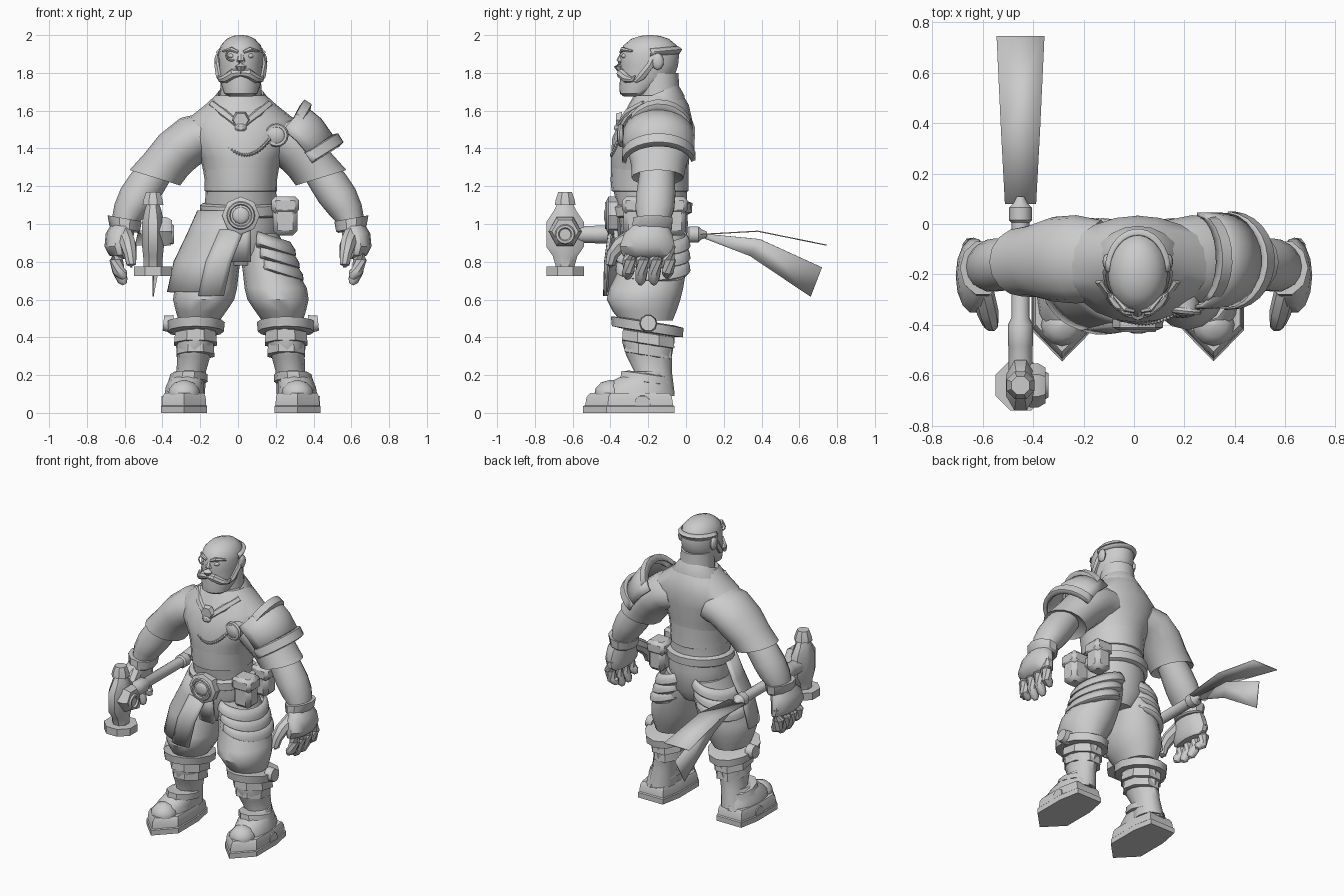
import bpy, bmesh, math
from math import cos, sin, radians, pi
from mathutils import Vector

GREY = bpy.data.materials.new("plain grey")
GREY.diffuse_color = (0.6, 0.6, 0.6, 1)


def make(name, verts, faces, thick=0):
    me = bpy.data.meshes.new(name)
    me.from_pydata([tuple(v) for v in verts], [], faces)
    bm = bmesh.new()
    bm.from_mesh(me)
    bmesh.ops.recalc_face_normals(bm, faces=bm.faces)
    bm.to_mesh(me)
    bm.free()
    me.materials.append(GREY)
    ob = bpy.data.objects.new(name, me)
    bpy.context.collection.objects.link(ob)
    if thick:
        m = ob.modifiers.new("thickness", 'SOLIDIFY')
        m.thickness, m.offset = thick, 0
    return ob


def skin(name, rings, closed=True, caps=True, thick=0):
    n = len(rings[0])
    verts = [v for r in rings for v in r]
    faces = [(i*n+j, i*n+(j+1) % n, (i+1)*n+(j+1) % n, (i+1)*n+j)
             for i in range(len(rings)-1) for j in range(n if closed else n-1)]
    if closed and caps:
        faces += [tuple(range(n))[::-1], tuple(range((len(rings)-1)*n, len(rings)*n))]
    return make(name, verts, faces, thick)


# Ring: x, y, z, radius across, radius in depth, tilt sideways, tilt to the back
def loft(name, rings, n=16, s=1, cx=0, arc=None, caps=True, thick=0, off=0):
    out = []
    for r in rings:
        x, y, z, a, b, t, q = (tuple(r) + (0, 0))[:7]
        t, q = radians(t), radians(q)
        ring = []
        for j in range(n):
            w = radians(off) + 2*pi*j/n
            if arc:
                w = radians(arc[0] + (arc[1]-arc[0])*j/(n-1))
            u, v = a*cos(w), b*sin(w)
            ring.append((cx + s*(x + u*cos(t)), y + v*cos(q), z + u*sin(t) + v*sin(q)))
        out.append(ring)
    return skin(name, out, not arc, caps, thick)


# Round tube through points with a radius at each
def tube(name, pts, radii, n=8, s=1, cx=0):
    P = [Vector((cx + s*p[0], p[1], p[2])) for p in pts]
    out = []
    for i, p in enumerate(P):
        d = P[min(i+1, len(P)-1)] - P[max(i-1, 0)]
        q = d.to_track_quat('Z', 'Y')
        out.append([p + q @ Vector((radii[i]*cos(2*pi*j/n), radii[i]*sin(2*pi*j/n), 0)) for j in range(n)])
    return skin(name, out)


def ball(name, c, r, s=1, cx=0):
    k = [(-1, .05), (-.8, .6), (-.4, .92), (0, 1), (.4, .92), (.8, .6), (1, .05)]
    return loft(name, [(c[0], c[1], c[2]+r[2]*h, r[0]*w, r[1]*w) for h, w in k], 12, s, cx)


def box(name, c, d, bevel=.015):
    v = [(c[0]+i*d[0]/2, c[1]+j*d[1]/2, c[2]+k*d[2]/2) for k in (-1, 1) for i, j in ((-1, -1), (1, -1), (1, 1), (-1, 1))]
    ob = skin(name, [v[:4], v[4:]])
    m = ob.modifiers.new("bevel", 'BEVEL')
    m.width = bevel
    return ob


def torus(name, c, axis, R, r, n=16):
    q = Vector(axis).to_track_quat('Z', 'Y')
    rings = [[Vector(c) + q @ Vector(((R+r*cos(b))*cos(a), (R+r*cos(b))*sin(a), r*sin(b)))
              for b in (k*pi/3 for k in range(6))] for a in (2*pi*i/n for i in range(n+1))]
    return skin(name, rings, caps=False)


C = 0.015
# Torso, neck and head
loft("torso", [(0, -.17, .78, .1, .12), (0, -.17, .86, .19, .17), (0, -.17, 1.0, .2, .18), (0, -.18, 1.1, .19, .185),
               (0, -.195, 1.22, .185, .2), (0, -.19, 1.35, .215, .208), (0, -.18, 1.46, .28, .21),
               (0, -.155, 1.55, .29, .188), (0, -.145, 1.63, .19, .16), (0, -.145, 1.68, .135, .13)], 20, cx=C)
loft("neck", [(0, -.145, 1.6, .12, .12), (0, -.145, 1.7, .11, .11), (0, -.15, 1.8, .105, .11)], cx=C)
loft("head", [(0, -.285, 1.675, .06, .045), (0, -.265, 1.69, .088, .085), (0, -.235, 1.73, .102, .118),
              (0, -.205, 1.78, .112, .143), (0, -.195, 1.84, .118, .153), (0, -.193, 1.9, .119, .157),
              (0, -.19, 1.945, .107, .142), (0, -.19, 1.98, .075, .1), (0, -.19, 1.996, .04, .05),
              (0, -.19, 2.0, .01, .012)], 20, cx=C)
tube("nose", [(0, -.335, 1.895), (0, -.347, 1.86), (0, -.352, 1.835), (0, -.345, 1.815)], [.016, .023, .03, .02], cx=C)
loft("hair_band", [(0, -.19, 1.89, .118, .153, 0, 5), (0, -.185, 1.91, .126, .162, 0, 5), (0, -.19, 1.925, .112, .147, 0, 5)],
     16, cx=C, arc=(0, 180), thick=.01)
torus("monocle", (C-.05, -.338, 1.893), (0, 1, 0), .028, .005)
for s in (-1, 1):
    tube("moustache", [(0, -.345, 1.8), (.04, -.343, 1.797), (.08, -.315, 1.77), (.11, -.285, 1.765), (.12, -.27, 1.785)],
         [.018, .026, .024, .014, .004], s=s, cx=C)
    tube("eyebrow", [(.015, -.345, 1.91), (.05, -.337, 1.925), (.095, -.285, 1.915)], [.009, .013, .006], 6, s, C)
    ball("eye", (.048, -.322, 1.89), (.02, .02, .014), s, C)
    tube("sideburn", [(.112, -.16, 1.91), (.118, -.19, 1.84), (.11, -.235, 1.78), (.1, -.27, 1.75)], [.012, .022, .022, .008], 6, s, C)
    ball("ear", (.122, -.15, 1.86), (.018, .032, .045), s, C)

# Collar, brooch, badge and chain
loft("collar", [(0, -.165, 1.585, .18, .17, 0, 22), (0, -.165, 1.615, .178, .17, 0, 22), (0, -.16, 1.69, .122, .128, 0, 22),
                (0, -.16, 1.66, .11, .12, 0, 22)], 20, cx=C)
for s in (-1, 1):
    tube("collar_lapel", [(.15, -.22, 1.635), (.09, -.3, 1.585), (.01, -.35, 1.52)], [.022, .028, .022], 6, s, C)
tube("brooch", [(C, -.34, 1.55), (C, -.37, 1.55)], [.05, .04], 6)
box("brooch_clasp", (C, -.36, 1.51), (.06, .04, .05))
tube("badge", [(.205, -.28, 1.47), (.205, -.35, 1.47), (.205, -.365, 1.47)], [.055, .05, .025], 14)
torus("badge_rim", (.205, -.345, 1.47), (.1, 1, 0), .05, .013)
cp = []
for i in range(41):
    k = i/40
    cp.append((-.09+.26*k, -.392 + .04*(2*k-1)**2, 1.455 - .09*(1-(2*k-1)**2)))
tube("chest_chain", cp, [.012 if i % 2 else .006 for i in range(41)], 6)

# Vest hem, belt and buckle
loft("vest_hem", [(0, -.185, 1.17, .18, .19), (0, -.19, 1.175, .192, .204), (0, -.193, 1.23, .191, .206), (0, -.19, 1.36, .212, .205)], 20, cx=C)
loft("belt", [(0, -.18, 1.04, .2, .19, 0, 3), (0, -.18, 1.05, .214, .212, 0, 3), (0, -.18, 1.1, .216, .214, 0, 3),
              (0, -.18, 1.11, .2, .19, 0, 3)], 24, cx=C)
tube("buckle", [(C, -.36, 1.045), (C, -.41, 1.045), (C, -.42, 1.045)], [.1, .1, .08], 8)
torus("buckle_ring", (C, -.42, 1.045), (0, 1, 0), .065, .01, 20)
ball("buckle_boss", (C, -.42, 1.045), (.045, .015, .045))
for x, y, w in ((.25, -.27, .13), (.24, -.06, .12)):
    box("pouch", (x, y, 1.03), (w, .12, .18), .025)
    box("pouch_flap", (x, y, 1.1), (w+.015, .135, .09), .02)

# Hip cloth on one side
loft("hip_cloth", [(0, -.18, 1.07, .21, .205), (-.05, -.18, .95, .213, .215), (-.12, -.19, .8, .215, .22), (-.165, -.2, .64, .205, .22)],
     12, arc=(-85, -190), thick=.012)
loft("front_cloth", [(-.02, -.18, .97, .2, .225), (-.09, -.19, .8, .21, .238), (-.13, -.2, .62, .21, .233)],
     6, arc=(-75, -112), thick=.012)
loft("centre_flap", [(0, -.17, 1.0, .2, .21), (0, -.17, .8, .2, .19)], 5, cx=C, arc=(-75, -105), thick=.02)

for s in (-1, 1):
    # Arm with flared sleeve
    loft("sleeve", [(.13, -.145, 1.47, .13, .16, 70), (.23, -.14, 1.455, .13, .175, 55), (.32, -.14, 1.385, .13, .168, 42),
                    (.385, -.145, 1.31, .128, .145, 28), (.44, -.15, 1.245, .14, .138, 17), (.43, -.15, 1.265, .1, .1, 17)], 16, s)
    loft("forearm", [(.41, -.15, 1.32, .09, .09, 25), (.48, -.155, 1.22, .1, .1, 25), (.525, -.16, 1.15, .103, .106, 20),
                     (.565, -.165, 1.08, .092, .105, 15), (.6, -.17, 1.01, .07, .085, 10), (.61, -.18, .97, .06, .08)], 14, s)
    loft("glove_cuff", [(.6, -.18, .965, .07, .1, 10), (.6, -.18, .975, .082, .11, 10), (.6, -.175, 1.03, .092, .11, 10),
                        (.6, -.175, 1.03, .07, .09, 10)], 10, s)
    loft("palm", [(.61, -.185, 1.0, .06, .09), (.625, -.2, .95, .075, .13), (.635, -.205, .88, .072, .15),
                  (.625, -.2, .835, .058, .14), (.61, -.195, .815, .03, .11)], 14, s)
    for k in range(4):
        y = -.3 + .07*k
        e = (.03, 0, 0, .035)[k]
        tube("finger", [(.635, y, .88), (.645, y, .81), (.632, y-.005, .75), (.61, y-.01, .7+e), (.6, y-.01, .68+e)],
             [.036, .037, .034, .028, .012], 8, s)
    tube("thumb", [(.6, -.27, .94), (.58, -.35, .89), (.57, -.39, .84), (.565, -.4, .785), (.565, -.4, .77)],
         [.045, .043, .034, .027, .01], 8, s)

    # Trouser leg and hip drapes
    loft("trouser_leg", [(.1, -.165, .95, .1, .16), (.12, -.17, .85, .125, .175), (.155, -.18, .75, .145, .18), (.185, -.21, .66, .165, .195),
                         (.197, -.225, .6, .162, .195), (.21, -.22, .54, .135, .17), (.22, -.21, .49, .11, .14)], 16, s, C)
    for k in range(3):
        x, z = .13+.02*k, .9-.065*k
        loft("hip_drape", [(x, -.17, z+.045, .135, .17, -18), (x+.005, -.175, z+.01, .158, .192, -18), (x+.005, -.175, z-.015, .162, .195, -18),
                           (x, -.17, z-.035, .138, .17, -18)], 18, s, C, arc=(-110, 130), thick=.008)
    # Knee guard, shin and boot
    loft("knee_guard", [(.235, -.2, .425, .11, .14, 0, -9), (.24, -.205, .43, .15, .19, 0, -9), (.24, -.205, .48, .155, .195, 0, -9),
                        (.235, -.2, .485, .11, .14, 0, -9)], 12, s, C)
    tube("knee_disc", [(.36, -.2, .47), (.41, -.2, .475)], [.05, .042], 10, s, C)
    loft("shin", [(.23, -.195, .46, .11, .135), (.24, -.2, .38, .105, .14), (.25, -.195, .3, .088, .12),
                  (.262, -.175, .22, .078, .1), (.28, -.17, .1, .09, .11)], 12, s, C)
    for z, w in ((.395, .122), (.335, .108)):
        loft("shin_plate", [(.24, -.2, z-.035, w-.015, w+.01, 0, -9), (.24, -.2, z-.03, w, w+.03, 0, -9),
                            (.24, -.2, z+.025, w-.005, w+.025, 0, -9), (.24, -.2, z+.03, w-.02, w, 0, -9)], 8, s, C, off=22.5)
    outline = [(-.095, -.06), (-.122, -.2), (-.122, -.42), (0, -.545), (.122, -.42), (.122, -.2), (.095, -.06)]
    skin("sole", [[(C+s*(.3+x*f), -.27+(y+.27)*f, z) for x, y in outline]
                  for z, f in ((0, 1), (.035, 1), (.04, .96), (.085, .93), (.105, .86))])
    loft("shoe", [(.3, -.26, .09, .105, .2), (.297, -.26, .14, .1, .185), (.285, -.23, .185, .09, .13), (.27, -.19, .22, .08, .1)], 12, s, C)
    loft("ankle_strap", [(.28, -.215, .16, .095, .12, 0, -8), (.28, -.215, .165, .105, .14, 0, -8), (.275, -.215, .205, .098, .135, 0, -8),
                         (.275, -.2, .21, .08, .1, 0, -8)], 10, s, C)
    ball("toe_cap", (.3, -.4, .1), (.085, .085, .075), s, C)
    tube("heel_disc", [(.37, -.23, .05), (.42, -.23, .05)], [.047, .042], 10, s, C)

# Shoulder guard on one arm
loft("shoulder_plate", [(.24, -.145, 1.5, .165, .185, 48), (.31, -.145, 1.44, .17, .185, 42), (.385, -.145, 1.35, .16, .18, 32)],
     12, arc=(-90, 85), thick=.015)
loft("shoulder_rim", [(.355, -.145, 1.375, .18, .178, 32), (.36, -.145, 1.37, .198, .19, 32), (.385, -.145, 1.33, .198, .19, 32),
                      (.39, -.145, 1.325, .17, .172, 32)], 14, arc=(-90, 85), thick=.012)
loft("shoulder_flare", [(.25, -.14, 1.47, .17, .17, 62), (.255, -.14, 1.485, .195, .178, 60), (.285, -.14, 1.46, .2, .178, 60),
                        (.29, -.14, 1.45, .16, .165, 58)], 10, arc=(-70, 75), thick=.012)

# Hammer
X, Y, Z = -.45, -.64, .945
prof = [(.725, .1, .1), (.775, .1, .1), (.776, .05, .05), (.83, .052, .065), (.88, .058, .1), (1.01, .058, .1), (1.07, .045, .06),
        (1.1, .035, .045), (1.101, .055, .055), (1.13, .05, .05), (1.17, .036, .036)]
loft("hammer_head", [(X, Y, z, a*1.08, b*1.08) for z, a, b in prof], 8, off=22.5)
tube("hammer_boss", [(X, Y, Z+.015), (-.38, Y, Z+.015), (-.35, Y, Z+.015)], [.085, .088, .07], 6)
torus("hammer_side_ring", (-.35, Y, Z), (1, 0, 0), .042, .012)
tube("hammer_shaft", [(X, -.6, Z), (X, -.485, Z), (X, -.48, Z), (X, -.4, Z), (X, -.37, Z), (X, .02, Z)],
     [.048, .048, .05, .05, .035, .035], 10)
tube("shaft_pommel", [(X, 0, Z), (X, .015, Z), (X, .065, Z), (X, .08, Z), (X, .11, Z)], [.03, .045, .045, .03, .015], 10)
# Two thin tail blades, one lying flat and one hanging
skin("flat_tail", [[(X-w, y, z), (X+w, y, z)] for y, w, z in ((.08, .062, .945), (.38, .078, .962), (.745, .095, .888))],
     closed=False, thick=.006)
skin("hanging_tail", [[(X+k, y, a), (X, b[0], b[1])] for y, a, b, k in
     ((.08, .95, (.08, .93), 0), (.39, .92, (.34, .83), .015), (.72, .77, (.66, .615), .03))], closed=False, thick=.006)

bpy.ops.object.select_all(action='SELECT')
bpy.context.view_layer.objects.active = bpy.context.selected_objects[0]
bpy.ops.object.shade_smooth_by_angle(angle=radians(38))
